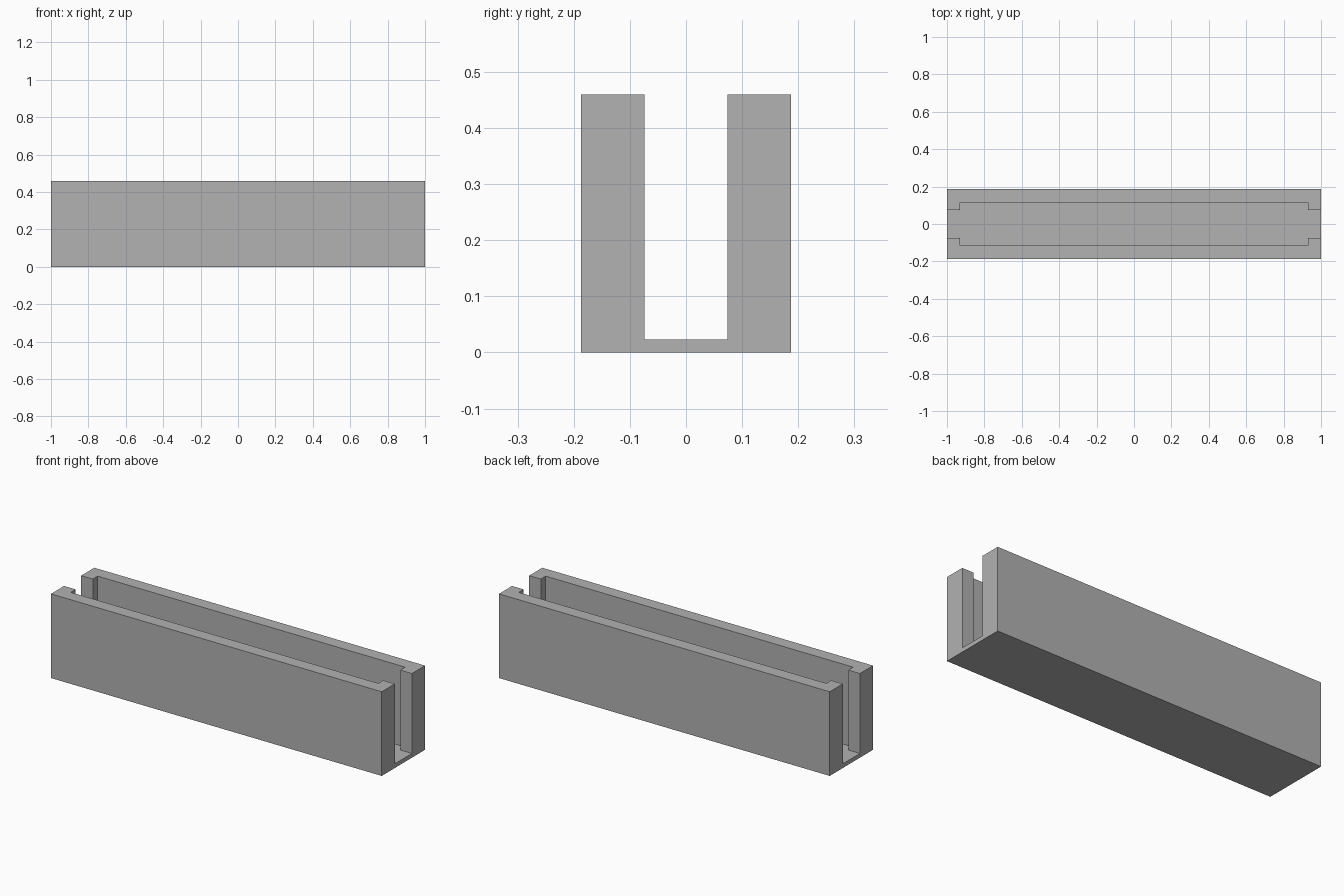
import bpy
import bmesh

LENGTH, DEPTH, HEIGHT = 2.0, 0.374, 0.46
FLOOR = 0.023        # floor thickness
SLOT = 0.074         # half width of the open end slots
CAVITY = 0.116       # half width of the inner cavity
LIP = 0.93           # x where the end lips begin

if "Cube" in bpy.data.objects:
    bpy.data.objects.remove(bpy.data.objects["Cube"], do_unlink=True)

grey = bpy.data.materials.new("light grey")
grey.use_nodes = True
colour = (0.445, 0.445, 0.445, 1)
grey.diffuse_color = colour
grey.node_tree.nodes["Principled BSDF"].inputs["Base Color"].default_value = colour


def prism(name, outline, bottom, top):
    """Extrude a flat outline upwards into a closed solid."""
    bm = bmesh.new()
    base = bm.faces.new([bm.verts.new((x, y, bottom)) for x, y in outline])
    cap = bmesh.ops.extrude_face_region(bm, geom=[base])["geom"]
    verts = [v for v in cap if isinstance(v, bmesh.types.BMVert)]
    bmesh.ops.translate(bm, verts=verts, vec=(0, 0, top - bottom))
    bmesh.ops.recalc_face_normals(bm, faces=bm.faces)
    mesh = bpy.data.meshes.new(name)
    bm.to_mesh(mesh)
    bm.free()
    mesh.materials.append(grey)
    obj = bpy.data.objects.new(name, mesh)
    bpy.context.collection.objects.link(obj)
    return obj


# Solid outer block
x, y = LENGTH / 2, DEPTH / 2
channel = prism("channel_body", [(-x, -y), (x, -y), (x, y), (-x, y)], 0, HEIGHT)

# Cavity outline: wide middle with a narrower slot through each end
end = x + 0.1
quarter = [(end, SLOT), (LIP, SLOT), (LIP, CAVITY)]
half = quarter + [(-px, py) for px, py in reversed(quarter)]
outline = half + [(-px, -py) for px, py in half]
cutter = prism("cavity_cutter", outline, FLOOR, HEIGHT + 0.1)
cutter.hide_render = True

# Cut the cavity, then discard the cutter
cut = channel.modifiers.new("cavity", 'BOOLEAN')
cut.operation = 'DIFFERENCE'
cut.solver = 'EXACT'
cut.object = cutter
bpy.context.view_layer.objects.active = channel
bpy.ops.object.modifier_apply(modifier=cut.name)
bpy.data.objects.remove(cutter, do_unlink=True)
